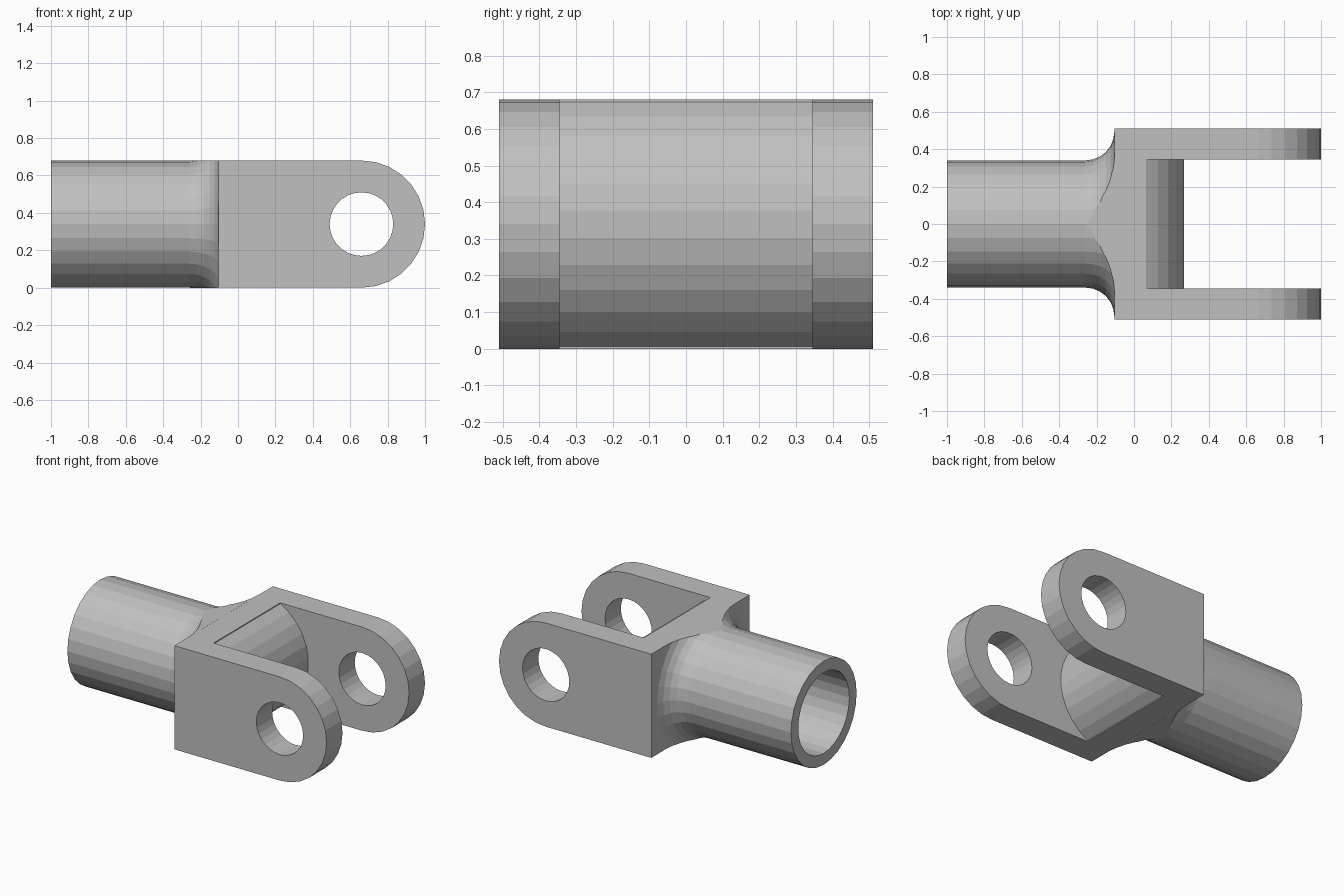
import bpy, bmesh
from math import sin, cos, pi, radians
from mathutils import Vector, Matrix

cube = bpy.data.objects.get("Cube")
if cube:
    bpy.data.objects.remove(cube, do_unlink=True)

# Main dimensions
R = 0.34            # shank radius, also half the fork height
BACK = -0.105       # rear face of the fork
HALF = 0.51         # half width of the fork
INNER = 0.345       # half width of the slot
EYE = 0.66          # pin hole centre
FILLET = 0.155
BORE = 0.265

steel = bpy.data.materials.new("grey_steel")
steel.use_nodes = True
grey = (0.53, 0.53, 0.53, 1)
steel.diffuse_color = grey
steel.node_tree.nodes["Principled BSDF"].inputs["Base Color"].default_value = grey


def finish(bm, name):
    bmesh.ops.recalc_face_normals(bm, faces=bm.faces)
    mesh = bpy.data.meshes.new(name)
    bm.to_mesh(mesh)
    bm.free()
    mesh.materials.append(steel)
    obj = bpy.data.objects.new(name, mesh)
    bpy.context.collection.objects.link(obj)
    return obj


def arc(cx, cz, r, start, end, steps):
    angles = [radians(start + (end - start) * i / steps) for i in range(steps + 1)]
    return [(cx + r * cos(a), cz + r * sin(a)) for a in angles]


def prism(name, outline, y0, y1):
    """Extrude an x-z outline along y."""
    bm = bmesh.new()
    face = bm.faces.new([bm.verts.new((x, y0, z)) for x, z in outline])
    out = bmesh.ops.extrude_face_region(bm, geom=[face])
    moved = [v for v in out["geom"] if isinstance(v, bmesh.types.BMVert)]
    bmesh.ops.translate(bm, verts=moved, vec=(0, y1 - y0, 0))
    return finish(bm, name)


def boolean(obj, cutter, operation):
    cutter.hide_render = True
    mod = obj.modifiers.new("cut", "BOOLEAN")
    mod.object, mod.operation, mod.solver = cutter, operation, "EXACT"
    bpy.context.view_layer.objects.active = obj
    bpy.ops.object.modifier_apply(modifier=mod.name)
    bpy.data.objects.remove(cutter, do_unlink=True)


# Two lugs with rounded ends and pin holes
lug_outline = [(BACK, 2 * R), (BACK, 0)] + arc(EYE, R, R, -90, 90, 14)
for name, side in (("left_side_lug", 1), ("right_side_lug", -1)):
    y0, y1 = sorted((side * INNER, side * HALF))
    lug = prism(name, lug_outline, y0, y1)
    pin = prism("pin_cutter", arc(EYE, R, 0.17, 0, 360, 28)[:-1], y0 - 0.1, y1 + 0.1)
    boolean(lug, pin, "DIFFERENCE")

# Web between the lugs, bulging into the slot
bulge = arc(BACK, R, 0.375, -63, 63, 11)
prism("fork_web", [(BACK, 2 * R), (BACK, 0), (0.065, 0)] + bulge + [(0.065, 2 * R)],
      -INNER, INNER)

# Hollow shank, turned about the x axis, flaring into the fork
flare = arc(BACK - FILLET, R + FILLET, FILLET, -90, 0, 6)
profile = [(-0.12, 0), (-0.12, BORE), (-1, BORE), (-1, R)] + flare + [(BACK, 0)]
bm = bmesh.new()
points = [bm.verts.new((x, 0, r + R)) for x, r in profile]
edges = [bm.edges.new(pair) for pair in zip(points, points[1:])]
bmesh.ops.spin(bm, geom=points + edges, cent=(0, 0, R), axis=(1, 0, 0),
               angle=2 * pi, steps=28, use_duplicate=False)
bmesh.ops.remove_doubles(bm, verts=bm.verts, dist=0.0005)
shank = finish(bm, "hollow_shank")

# Trim the flare level with the top and bottom of the fork
low, high = -0.0004, 2 * R + 0.0004
trim = prism("flare_trimmer", [(-1.2, low), (0.2, low), (0.2, high), (-1.2, high)], -0.8, 0.8)
boolean(shank, trim, "INTERSECT")
